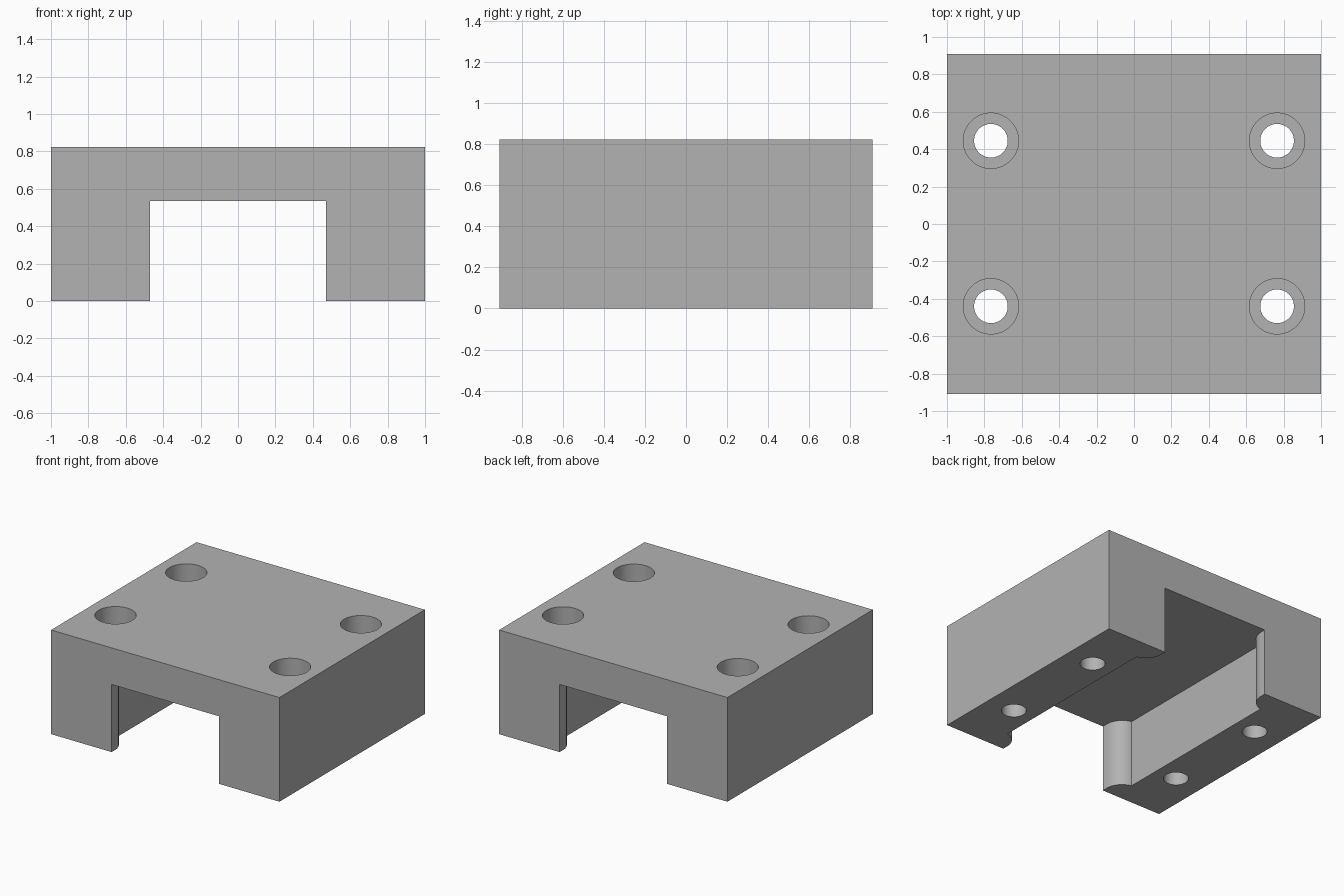
import bpy, bmesh, math

cube = bpy.data.objects.get("Cube")
if cube:
    bpy.data.objects.remove(cube, do_unlink=True)

HALF_W, HALF_D, HEIGHT = 1.0, 0.91, 0.825
SLOT_HALF, SLOT_TOP = 0.47, 0.535
RECESS_HALF = 0.585
LIP_FLAT, LIP_RADIUS = 0.044, 0.145
BORE_DEPTH = 0.18

metal = bpy.data.materials.new("plain grey")
metal.use_nodes = True
grey = (0.45, 0.45, 0.45, 1)
metal.diffuse_color = grey
metal.node_tree.nodes["Principled BSDF"].inputs["Base Color"].default_value = grey


def prism(name, outline, bottom, top):
    """Extrude a plan outline (counter-clockwise) from bottom to top."""
    bm = bmesh.new()
    base = bm.faces.new([bm.verts.new((x, y, bottom)) for x, y in outline])
    result = bmesh.ops.extrude_face_region(bm, geom=[base])
    for v in result["geom"]:
        if isinstance(v, bmesh.types.BMVert):
            v.co.z = top
    bmesh.ops.recalc_face_normals(bm, faces=bm.faces)
    mesh = bpy.data.meshes.new(name)
    bm.to_mesh(mesh)
    bm.free()
    obj = bpy.data.objects.new(name, mesh)
    obj.data.materials.append(metal)
    bpy.context.collection.objects.link(obj)
    return obj


def circle(x, y, r, n=64):
    return [(x + r * math.cos(math.tau * i / n), y + r * math.sin(math.tau * i / n))
            for i in range(n)]


def cut(target, cutter):
    cutter.hide_render = True
    mod = target.modifiers.new("cut", 'BOOLEAN')
    mod.operation = 'DIFFERENCE'
    mod.solver = 'EXACT'
    mod.object = cutter
    bpy.context.view_layer.objects.active = target
    bpy.ops.object.modifier_apply(modifier=mod.name)
    bpy.data.objects.remove(cutter, do_unlink=True)


# Solid block
block = prism("mounting_block", [(-HALF_W, -HALF_D), (HALF_W, -HALF_D),
                                 (HALF_W, HALF_D), (-HALF_W, HALF_D)], 0, HEIGHT)

# Channel along y: rounded lips at both mouths, wider recess between them
sweep = math.acos(1 - (RECESS_HALF - SLOT_HALF) / LIP_RADIUS)
quarter = [(SLOT_HALF, HALF_D + 0.1)]
for i in range(17):
    a = sweep * i / 16
    quarter.append((SLOT_HALF + LIP_RADIUS * (1 - math.cos(a)),
                    HALF_D - LIP_FLAT - LIP_RADIUS * math.sin(a)))
right_side = [(x, -y) for x, y in quarter] + quarter[::-1]
left_side = [(-x, y) for x, y in right_side[::-1]]
cut(block, prism("channel_cutter", right_side + left_side, -0.1, SLOT_TOP))

# Four counterbored bolt holes
for x in (-0.765, 0.765):
    for y in (-0.44, 0.445):
        cut(block, prism("bore_cutter", circle(x, y, 0.148), HEIGHT - BORE_DEPTH, HEIGHT + 0.1))
        cut(block, prism("bolt_hole_cutter", circle(x, y, 0.09), -0.1, HEIGHT))

# Smooth round walls, sharp block edges
bpy.ops.object.select_all(action='DESELECT')
block.select_set(True)
bpy.context.view_layer.objects.active = block
bpy.ops.object.shade_smooth_by_angle(angle=math.radians(30))
